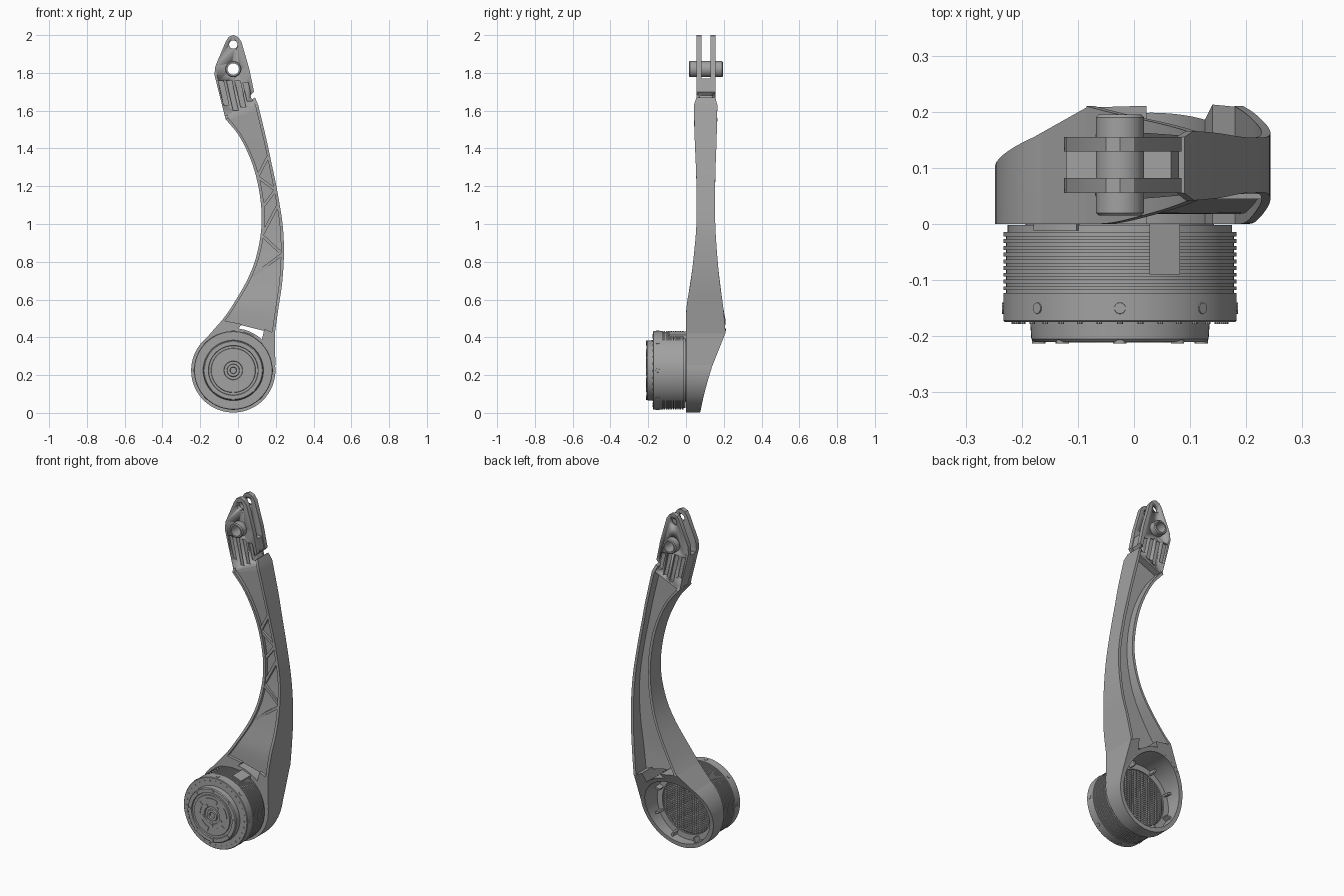
import bpy, bmesh
from math import sin, cos, pi
from mathutils import Matrix, Vector

cube = bpy.data.objects.get("Cube")
if cube:
    bpy.data.objects.remove(cube, do_unlink=True)

grey = bpy.data.materials.new("machined_grey")
grey.use_nodes = True
COLOUR = (0.36, 0.36, 0.36, 1)
grey.diffuse_color = COLOUR
grey.node_tree.nodes["Principled BSDF"].inputs["Base Color"].default_value = COLOUR

CX, CZ = -0.025, 0.225     # drive axis


def back(x, z):
    """Sloping rear height of the hub housing."""
    s = z + 0.25 * x
    return 0.075 + 0.1 * s + 0.39 * s * s


def finish(name, bm):
    bmesh.ops.remove_doubles(bm, verts=bm.verts, dist=1e-5)
    bmesh.ops.recalc_face_normals(bm, faces=bm.faces)
    mesh = bpy.data.meshes.new(name)
    bm.to_mesh(mesh)
    bm.free()
    mesh.materials.append(grey)
    ob = bpy.data.objects.new(name, mesh)
    bpy.context.collection.objects.link(ob)
    bpy.ops.object.select_all(action='DESELECT')
    ob.select_set(True)
    bpy.context.view_layer.objects.active = ob
    bpy.ops.object.shade_smooth_by_angle()
    return ob


def add_prism(bm, pts, y0, y1):
    """Extrude an xz outline along y; y values may be functions of x and z."""
    def val(y, p):
        return y(*p) if callable(y) else y
    a = [bm.verts.new((p[0], val(y0, p), p[1])) for p in pts]
    b = [bm.verts.new((p[0], val(y1, p), p[1])) for p in pts]
    bm.faces.new(a)
    bm.faces.new(b[::-1])
    for i in range(len(pts)):
        j = (i + 1) % len(pts)
        bm.faces.new((a[i], b[i], b[j], a[j]))


def circle(r, x, z, n=32):
    return [(x + r * cos(2 * pi * i / n), z + r * sin(2 * pi * i / n)) for i in range(n)]


def polar(r, a):
    return CX + r * cos(a), CZ + r * sin(a)


def arc_strip(r0, r1, a0, a1, n=8):
    angles = [a0 + (a1 - a0) * i / n for i in range(n + 1)]
    return [polar(r1, a) for a in angles] + [polar(r0, a) for a in reversed(angles)]


def revolve(name, profile, x=CX, z=CZ, closed=False, n=72):
    """Turn an (r, y) profile about an axis along y."""
    bm = bmesh.new()
    rings = []
    for i in range(n):
        a = 2 * pi * i / n
        ring = []
        for r, y in profile:
            px, pz = x + r * cos(a), z + r * sin(a)
            ring.append(bm.verts.new((px, y(px, pz) if callable(y) else y, pz)))
        rings.append(ring)
    m = len(profile)
    for i in range(n):
        a, b = rings[i], rings[(i + 1) % n]
        for k in range(m if closed else m - 1):
            q = (k + 1) % m
            bm.faces.new((a[k], a[q], b[q], b[k]))
    return finish(name, bm)


# Arm: left edge, right edge, front y, rear y at each station
stations = [
    (-.085, .49, .195, .42, 0, .21), (-.035, .56, .215, .56, .003, .197),
    (.05, .706, .235, .70, .025, .178), (.10, .84, .243, .85, .043, .164),
    (.125, 1.0, .236, 1.0, .055, .155), (.115, 1.156, .207, 1.18, .056, .154),
    (.077, 1.315, .18, 1.31, .052, .157), (.01, 1.46, .15, 1.45, .046, .162),
    (-.066, 1.555, .107, 1.63, .042, .166), (-.07, 1.57, .09, 1.67, .055, .155)]


def smooth_path(rows, sub=5):
    rows = [Vector(r) for r in rows]
    out = []
    for i in range(len(rows) - 1):
        p, q = rows[i], rows[i + 1]
        o, s = rows[max(i - 1, 0)], rows[min(i + 2, len(rows) - 1)]
        for k in range(sub):
            t = k / sub
            out.append(p + (q - o) * (t / 2) + (2 * o - 5 * p + 4 * q - s) * (t * t / 2)
                       + (3 * p - 3 * q + s - o) * (t ** 3 / 2))
    return out + [rows[-1]]


path = smooth_path(stations[:-1]) + [Vector(stations[-1])]
RIM, POCKET = 0.016, 0.018
bm = bmesh.new()
loops = []
for xl, zl, xr, zr, yf, yb in path:
    L, R = Vector((xl, 0, zl)), Vector((xr, 0, zr))
    r = RIM / (R - L).length
    d, e = yf + POCKET, yb - 0.45 * (yb - yf)
    section = [(0, yf), (r, yf), (r, d), (1 - r, d), (1 - r, yf), (1, yf),
               (1, yb), (1 - r, yb), (1 - r, e), (r, e), (r, yb), (0, yb)]
    loops.append([bm.verts.new(L.lerp(R, u) + Vector((0, y, 0))) for u, y in section])
for a, b in zip(loops, loops[1:]):
    for k in range(12):
        q = (k + 1) % 12
        bm.faces.new((a[k], a[q], b[q], b[k]))
bm.faces.new(loops[0])
bm.faces.new(loops[-1][::-1])
finish("arm", bm)

# Diagonal ribs across the front pocket
bm = bmesh.new()
for zl, zr in ((1.25, 1.36), (1.25, 1.18), (1.09, 1.18), (.94, 1.10), (.94, .84), (.72, .84)):
    a = min(path, key=lambda s: abs(s[1] - zl))
    b = min(path, key=lambda s: abs(s[3] - zr))
    p, q = Vector((a[0] + .008, zl)), Vector((b[2] - .008, zr))
    n = (q - p).normalized().orthogonal() * .008
    y = max(a[4], b[4]) + .002
    add_prism(bm, [tuple(v) for v in (p + n, q + n, q - n, p - n)], y, y + .03)
finish("arm_ribs", bm)

# Webs joining the arm to the hub, on either side of the opening
bm = bmesh.new()
add_prism(bm, [(-.085, .49), (.022, .47), (-.005, .44), (-.1, .425), (-.195, .365)], 0, back)
add_prism(bm, [(.195, .42), (.14, .445), (.122, .37), (.162, .33), (.198, .25)], 0, back)
finish("hub_webs", bm)

# Hub housing: open cup with a sloping rear edge and inner gussets
revolve("hub_housing", [(.223, 0), (.223, back), (.199, back), (.199, .02), (.165, .02),
                        (.165, 0)], closed=True)
bm = bmesh.new()
for i in range(8):
    a = 2 * pi * (i + .5) / 8
    add_prism(bm, arc_strip(.172, .203, a - .03, a + .03, 1), .01, .06)
finish("hub_gussets", bm)

# Fork cheeks with grooves and pin holes
cheek = [(-.066, 1.555), (-.125, 1.79), (-.12, 1.835), (-.065, 1.965), (-.05, 1.99), (-.025, 2.0),
         (0, 1.99), (.018, 1.965), (.06, 1.82), (.085, 1.70), (.066, 1.68), (.072, 1.66), (.105, 1.63)]
bm = bmesh.new()
for r, z in ((.022, 1.95), (.04, 1.82)):
    add_prism(bm, circle(r, CX, z), -.1, .4)
for x, top, low in ((-.091, 1.76, 1.63), (-.047, 1.76, 1.6), (-.003, 1.76, 1.62), (.04, 1.75, 1.65)):
    lean = (top - low) * .22
    slot = [(x - .014, top), (x + .014, top), (x + .014 + lean, low), (x - .014 + lean, low)]
    add_prism(bm, slot, .04, .068)
    add_prism(bm, slot, .142, .18)
cutter = finish("fork_cutter", bm)
cutter.hide_render = True
for name, y0, y1 in (("front_cheek", .055, .082), ("rear_cheek", .129, .155)):
    bm = bmesh.new()
    add_prism(bm, cheek, y0, y1)
    ob = finish(name, bm)
    mod = ob.modifiers.new("holes", 'BOOLEAN')
    mod.operation = 'DIFFERENCE'
    mod.object = cutter
    bpy.ops.object.modifier_apply(modifier=mod.name)
bpy.data.objects.remove(cutter, do_unlink=True)

bm = bmesh.new()
add_prism(bm, [(-.066, 1.56), (-.12, 1.77), (.066, 1.77), (.08, 1.70), (.064, 1.68), (.07, 1.66),
               (.1, 1.63)], .08, .131)
finish("fork_web", bm)
revolve("pivot_bushing", [(.03, .015), (.038, .015), (.043, .02), (.043, .19), (.038, .195),
                          (.03, .195)], z=1.82, closed=True, n=40)

# Drive unit: finned drum with a stepped front face
profile = [(0, .006), (.168, .006), (.168, -.002), (.2, -.002), (.2, -.014), (.208, -.014)]
for i in range(9):
    y = -.022 - i * .012
    profile += [(.208, y), (.203, y), (.203, y - .005), (.208, y - .005)]
profile += [(.208, -.172), (.205, -.175), (.16, -.175), (.158, -.205), (.153, -.21), (.132, -.21),
            (.13, -.202), (.118, -.202), (.116, -.208), (.05, -.208), (.048, -.2), (.034, -.2),
            (.032, -.21), (.018, -.21), (.016, -.2), (0, -.2)]
revolve("drive_drum", profile)

# Face details: curved pads, bolts and rim studs
bm = bmesh.new()
for i in range(5):
    a = 2 * pi * i / 5 + .3
    add_prism(bm, arc_strip(.074, .1, a - .38, a + .38), -.2115, -.2)
    add_prism(bm, circle(.009, *polar(.06, a + .63), 10), -.2115, -.2)
for i in range(8):
    add_prism(bm, circle(.012, *polar(.145, pi * i / 4), 12), -.213, -.2)
for i in range(32):
    add_prism(bm, circle(.005, *polar(.188, pi * i / 16), 8), -.178, -.17)
finish("drive_face_details", bm)

# Radial screws round the drum
bm = bmesh.new()
for i in range(8):
    a = pi * i / 4
    x, z = polar(.205, a)
    place = Matrix.Translation((x, -.15, z)) @ Matrix.Rotation(pi / 2 - a, 4, 'Y')
    bmesh.ops.create_cone(bm, cap_ends=True, segments=10, radius1=.012, radius2=.01,
                          depth=.01, matrix=place)
finish("drum_screws", bm)

# Connector cover and rim tab on top of the drum
bm = bmesh.new()
add_prism(bm, [(.028, .40), (.028, .432), (.082, .412), (.082, .38)], -.09, 0)
add_prism(bm, arc_strip(.195, .209, 1.95, 2.4), -.012, 0)
finish("connector_cover", bm)

# Ventilation grille inside the hub
bm = bmesh.new()
N = 13
for i in range(-N + 1, N):
    o = i * .16 / N
    h = (.162 ** 2 - o * o) ** .5
    add_prism(bm, [(CX - h, CZ + o - .003), (CX + h, CZ + o - .003),
                   (CX + h, CZ + o + .003), (CX - h, CZ + o + .003)], .004, .018)
    add_prism(bm, [(CX + o - .003, CZ - h), (CX + o + .003, CZ - h),
                   (CX + o + .003, CZ + h), (CX + o - .003, CZ + h)], .004, .017)
finish("vent_grille", bm)
